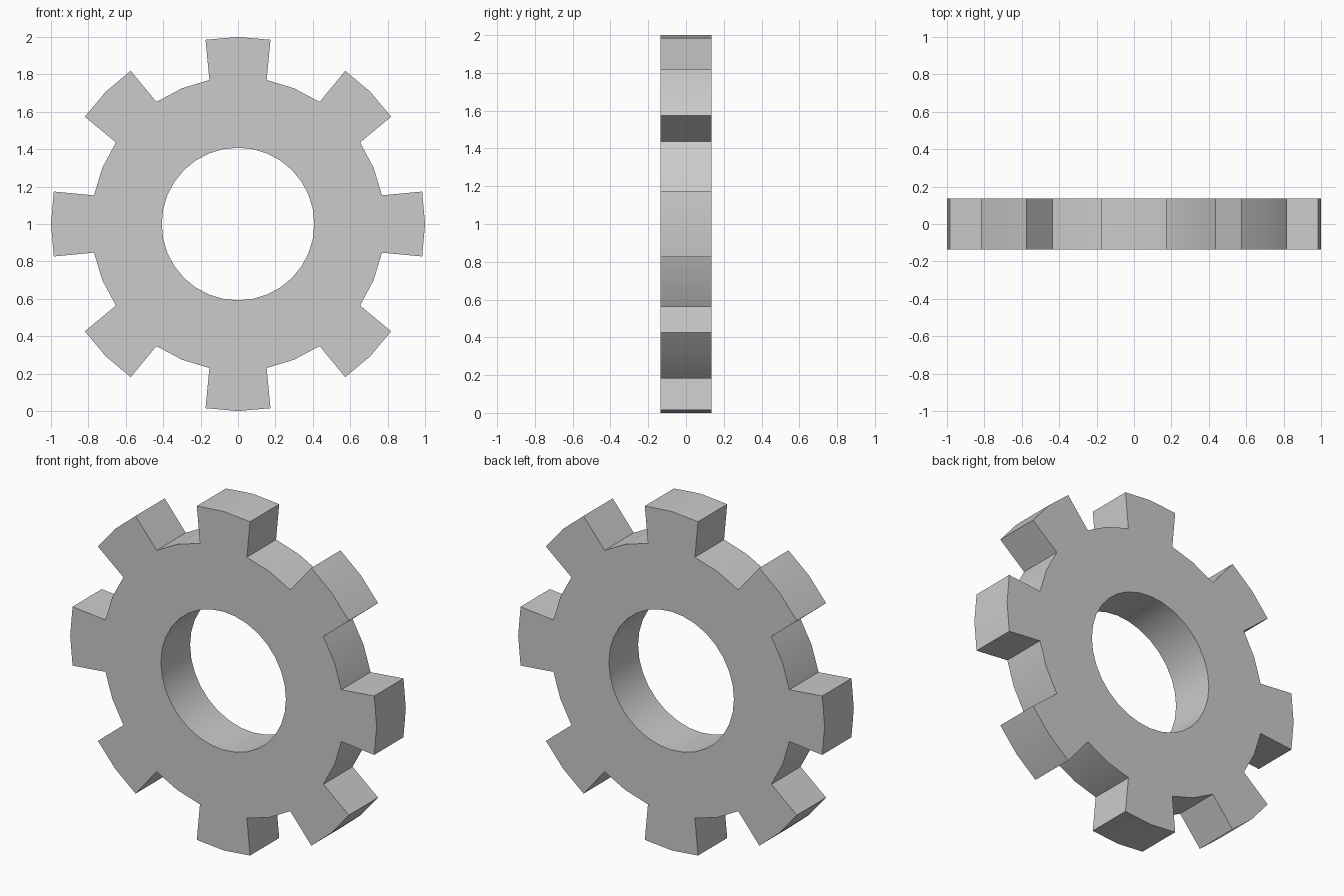
import bpy, bmesh, math

if "Cube" in bpy.data.objects:
    bpy.data.objects.remove(bpy.data.objects["Cube"])

TEETH, STEPS = 8, 4
BORE_R, ROOT_R, TIP_R, HALF = 0.408, 0.785, 1.0, 0.136
TIP_ANGLE = math.radians(10)
N = TEETH * STEPS
STEP = 2 * math.pi / N

bm = bmesh.new()


def point(radius, angle):
    return bm.verts.new((radius * math.sin(angle), -HALF, 1 + radius * math.cos(angle)))


# Flat ring between bore and tooth roots
bore = [point(BORE_R, i * STEP) for i in range(N)]
root = [point(ROOT_R, i * STEP) for i in range(N)]
for i in range(N):
    j = (i + 1) % N
    bm.faces.new((bore[i], root[i], root[j], bore[j]))

# Teeth, each two quads wide with a slightly narrower tip angle
for t in range(TEETH):
    c = t * STEPS
    tip = [point(TIP_R, c * STEP + k * TIP_ANGLE) for k in (-1, 0, 1)]
    for k in (0, 1):
        a, b = root[(c + k - 1) % N], root[(c + k) % N]
        bm.faces.new((a, tip[k], tip[k + 1], b))

# Thicken the profile from front to back
front = bm.faces[:]
result = bmesh.ops.extrude_face_region(bm, geom=front, use_keep_orig=True)
back = [g for g in result["geom"] if isinstance(g, bmesh.types.BMVert)]
bmesh.ops.translate(bm, verts=back, vec=(0, 2 * HALF, 0))
bmesh.ops.recalc_face_normals(bm, faces=bm.faces[:])

mesh = bpy.data.meshes.new("gear_wheel")
bm.to_mesh(mesh)
bm.free()
gear = bpy.data.objects.new("gear_wheel", mesh)
bpy.context.collection.objects.link(gear)

# Smooth curved walls, crisp tooth edges
bpy.context.view_layer.objects.active = gear
gear.select_set(True)
bpy.ops.object.shade_smooth_by_angle(angle=math.radians(30))
